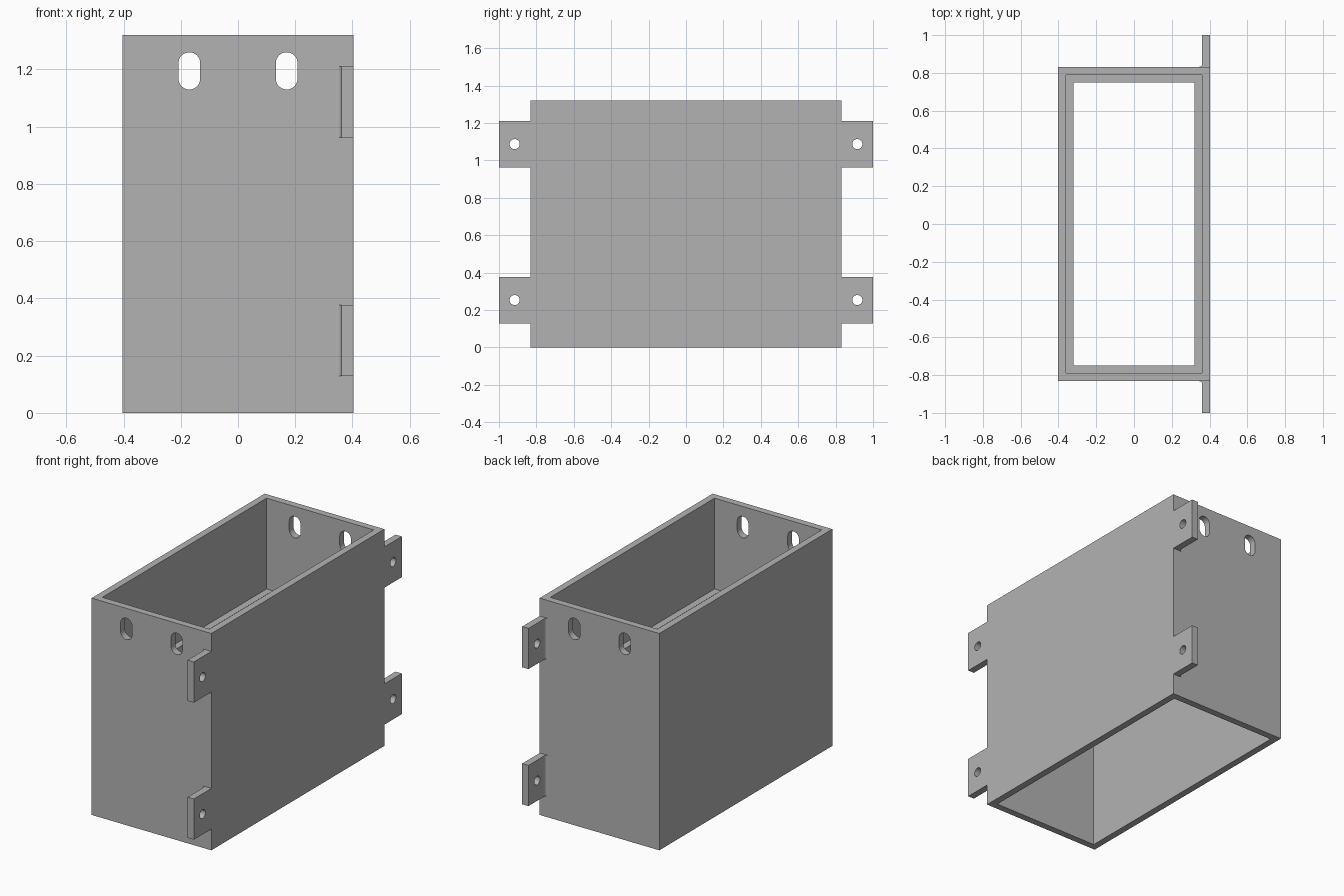
import bpy, bmesh, math
from mathutils import Vector

if "Cube" in bpy.data.objects:
    bpy.data.objects.remove(bpy.data.objects["Cube"])

HX, HY, H = 0.403, 0.832, 1.32     # outer half sizes and height
WALL, LEDGE = 0.042, 0.083         # wall thickness, ledge inset from outside

grey = bpy.data.materials.new("grey")
grey.diffuse_color = (0.45, 0.45, 0.45, 1)
grey.use_nodes = True
grey.node_tree.nodes["Principled BSDF"].inputs["Base Color"].default_value = grey.diffuse_color


def prism(name, pts, place, lo, hi):
    """Extrude a closed 2D outline from lo to hi; place maps (u, v, w) to xyz."""
    bm = bmesh.new()
    a = [bm.verts.new(Vector(place(u, v, lo))) for u, v in pts]
    b = [bm.verts.new(Vector(place(u, v, hi))) for u, v in pts]
    n = len(pts)
    bm.faces.new(a)
    bm.faces.new(b[::-1])
    for i in range(n):
        j = (i + 1) % n
        bm.faces.new((a[i], b[i], b[j], a[j]))
    bmesh.ops.recalc_face_normals(bm, faces=bm.faces)
    me = bpy.data.meshes.new(name)
    bm.to_mesh(me)
    bm.free()
    ob = bpy.data.objects.new(name, me)
    bpy.context.collection.objects.link(ob)
    me.materials.append(grey)
    return ob


def along_x(u, v, w): return (w, u, v)
def along_y(u, v, w): return (u, w, v)
def along_z(u, v, w): return (u, v, w)


def rect(hx, hy):
    return [(-hx, -hy), (hx, -hy), (hx, hy), (-hx, hy)]


def arc(cx, cy, r, a0, a1, n):
    return [(cx + r * math.cos(math.radians(a0 + (a1 - a0) * i / n)),
             cy + r * math.sin(math.radians(a0 + (a1 - a0) * i / n)))
            for i in range(n + 1)]


def cut(ob, cutters):
    """Subtract the cutters, bake the result and remove the cutters."""
    for c in cutters:
        c.hide_render = True
        m = ob.modifiers.new("cut", 'BOOLEAN')
        m.operation, m.solver, m.object = 'DIFFERENCE', 'EXACT', c
    dg = bpy.context.evaluated_depsgraph_get()
    me = bpy.data.meshes.new_from_object(ob.evaluated_get(dg))
    ob.modifiers.clear()
    ob.data = me
    for c in cutters:
        bpy.data.objects.remove(c)


def smooth(ob):
    bpy.ops.object.select_all(action='DESELECT')
    ob.select_set(True)
    bpy.context.view_layer.objects.active = ob
    bpy.ops.object.shade_smooth_by_angle(angle=math.radians(30))


# open rectangular sleeve with two slots through the front and back walls
body = prism("sleeve", rect(HX, HY), along_z, 0, H)
cutters = [prism("bore", rect(HX - WALL, HY - WALL), along_z, -0.1, H + 0.1)]
for x in (-0.17, 0.17):
    slot = arc(x, 1.222, 0.038, 0, 180, 16) + arc(x, 1.168, 0.038, 180, 360, 16)
    cutters.append(prism("slot", slot, along_y, -1, 1))
cut(body, cutters)
smooth(body)

# inner support ledge running round the inside at mid height
ledge = prism("inner_ledge", rect(HX - WALL, HY - WALL), along_z, 0.725, 0.767)
cut(ledge, [prism("ledge_opening", rect(HX - LEDGE, HY - LEDGE), along_z, 0.6, 0.9)])

# four mounting tabs with a filleted root and a screw hole
R = 0.017
for side, sname in ((-1, "front"), (1, "back")):
    for zc, zname in ((0.253, "lower"), (1.087, "upper")):
        xi = HX - WALL
        outline = [(HX, HY), (HX, 1.0), (xi, 1.0)]
        outline += arc(xi - R, HY + R, R, 0, -90, 6)
        outline = [(x, side * y) for x, y in outline]
        tab = prism(f"{sname}_{zname}_tab", outline, along_z, zc - 0.124, zc + 0.124)
        hole = arc(side * 0.916, zc, 0.027, 0, 345, 23)
        cut(tab, [prism("hole", hole, along_x, 0.2, 0.6)])
        smooth(tab)
